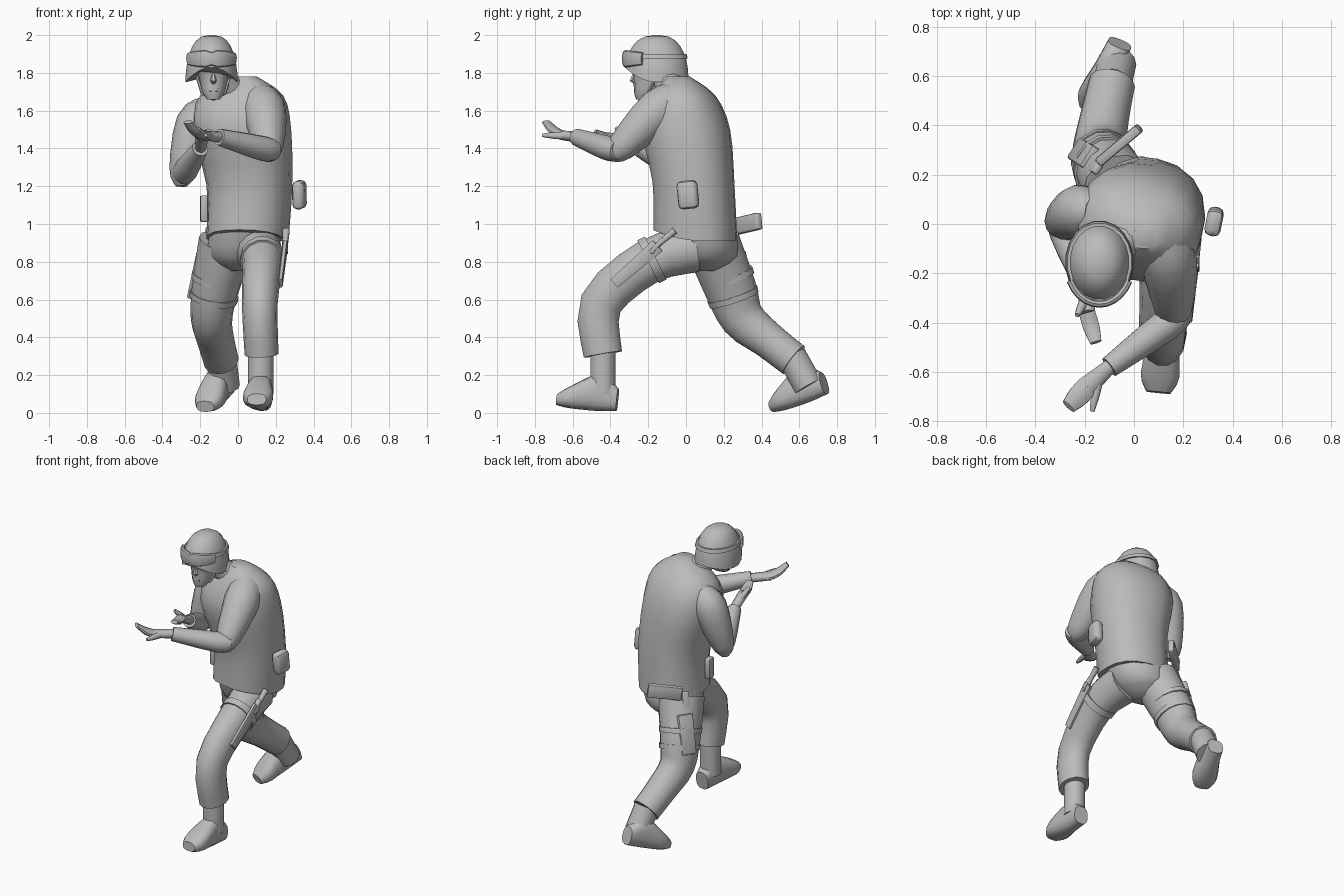
import bpy, bmesh, math
from mathutils import Vector, Matrix, Euler

start_cube = bpy.data.objects.get("Cube")
if start_cube:
    bpy.data.objects.remove(start_cube, do_unlink=True)

X, Y, Z = Matrix.Identity(3)

grey = bpy.data.materials.new("plain_grey")
grey.use_nodes = True
colour = (.5, .5, .5, 1)
grey.diffuse_color = colour
grey.node_tree.nodes["Principled BSDF"].inputs["Base Color"].default_value = colour


def finish(name, bm, matrix):
    """Turn a bmesh into a smooth shaded object in the shared colour."""
    bm.transform(matrix)
    bmesh.ops.recalc_face_normals(bm, faces=bm.faces)
    mesh = bpy.data.meshes.new(name)
    bm.to_mesh(mesh)
    bm.free()
    mesh.materials.append(grey)
    mesh.shade_smooth()
    mesh.set_sharp_from_angle(angle=math.radians(45))
    obj = bpy.data.objects.new(name, mesh)
    bpy.context.collection.objects.link(obj)


def smooth_rows(rows, steps):
    """Pass a flowing curve through a few control rows."""
    rows = [Vector((*row[:4], row[-1])) for row in rows]
    result = []
    for i in range(len(rows) - 1):
        a, b, c, d = rows[max(i - 1, 0)], rows[i], rows[i + 1], rows[min(i + 2, len(rows) - 1)]
        for k in range(steps):
            t = k / steps
            into, out = (c - a) / 2, (d - b) / 2
            blend = t * t * (3 - 2 * t)
            result.append(b.lerp(c, blend) + into * t * (1 - t) ** 2 - out * t * t * (1 - t))
    return result + [rows[-1]]


def loft(name, rows, ref=X, axis=None, sides=14, power=2, steps=3,
         matrix=Matrix.Identity(4), lift=None):
    """Skin rows of x, y, z, radius, with an optional second radius."""
    rows = smooth_rows(rows, steps)
    last = len(rows) - 1
    centres = [row.to_3d() for row in rows]
    bm = bmesh.new()
    loops = []
    for i, row in enumerate(rows):
        along = axis or (centres[min(i + 1, last)] - centres[max(i - 1, 0)]).normalized()
        u = ref.cross(along).normalized()
        v = along.cross(u)
        loop = []
        for k in range(sides):
            angle = math.tau * (k + .5) / sides
            c, s = (math.copysign(abs(f) ** (2 / power), f)
                    for f in (math.cos(angle), math.sin(angle)))
            point = centres[i] + u * (c * row[3]) + v * (s * row[4])
            if lift:
                point += Z * lift(s) * (1 - i / last) ** 3
            loop.append(bm.verts.new(point))
        loops.append(loop)
    for low, high in zip(loops, loops[1:]):
        for k in range(sides):
            n = (k + 1) % sides
            bm.faces.new((low[k], low[n], high[n], high[k]))
    bm.faces.new(loops[0])
    bm.faces.new(loops[-1])
    finish(name, bm, matrix)


def block(name, centre, half, turn, bevel=.01):
    """Bevelled box from its centre, half sizes and rotation."""
    bm = bmesh.new()
    bmesh.ops.create_cube(bm, size=2)
    bm.transform(Matrix.Diagonal((*half, 1)))
    bmesh.ops.bevel(bm, geom=bm.edges[:], offset=bevel, segments=2,
                    profile=.5, affect='EDGES')
    finish(name, bm, Matrix.Translation(centre) @ Euler(turn).to_matrix().to_4x4())


# Torso, twisted so that its left shoulder leads, with a hem lifted in front
across = Matrix.Rotation(-.2, 3, 'Z') @ Y
loft("jacket", [(.05, .05, .91, .215, .22), (.06, .04, 1.2, .225, .215),
                (.02, 0, 1.5, .26, .23), (.02, -.01, 1.68, .22, .16), (.04, -.04, 1.78, .06)],
     across, Z, sides=18, power=2.3, lift=lambda s: .06 * max(0, -s))
loft("pelvis", [(0, .1, .75, .06), (.02, .1, .83, .18, .17), (.05, .06, 1, .2)], Y, Z)

# Trousers
loft("left_trouser_leg", [(.1, .04, .87, .13), (.13, -.2, .8, .12, .11),
                          (.115, -.45, .58, .115, .095), (.125, -.44, .31, .105, .09)])
loft("right_trouser_leg", [(-.06, .14, .9, .15), (-.12, .235, .66, .14, .125),
                           (-.14, .3, .5, .12, .11), (-.12, .43, .39, .1),
                           (-.09, .57, .28, .095)])


def boot(side, heel, yaw, pitch, cuff, ankle, thick):
    """One foot shape placed by its heel, joined to the leg by a shaft."""
    place = Matrix.Translation(heel) @ Euler((pitch, 0, yaw)).to_matrix().to_4x4()
    loft(side + "_boot_foot", [(0, 0, .07, .05, .06), (0, -.1, .1, .06, .1),
                               (0, -.25, .06, .08, .06), (0, -.32, .04, .05, .03)],
         Z, -Y, power=2.6, matrix=place)
    loft(side + "_boot_shaft", [(*cuff, thick), (*ankle, thick)])


boot("left", (.13, -.37, 0), -.1, -.1, (.12, -.44, .35), (.12, -.44, .1), .068)
boot("right", (-.05, .75, .09), -.4, .3, (-.09, .56, .3), (-.07, .65, .14), .08)

# Sleeves
loft("left_upper_sleeve", [(.09, -.03, 1.67, .09), (.14, -.15, 1.6, .115),
                           (.16, -.34, 1.41, .08), (.16, -.4, 1.36, .04)])
loft("left_fore_sleeve", [(.2, -.36, 1.39, .05), (.13, -.41, 1.4, .066),
                          (-.1, -.58, 1.46, .045)], Z)
loft("right_upper_sleeve", [(-.15, .05, 1.62, .07), (-.22, .05, 1.53, .11),
                            (-.29, .01, 1.28, .075), (-.3, 0, 1.2, .03)])
loft("right_fore_sleeve", [(-.3, .03, 1.24, .04), (-.28, -.03, 1.28, .066),
                           (-.2, -.25, 1.4, .043)], Z)


def hand(side, wide, *points):
    """Palm, closed fingers curling upward and a separate thumb."""
    wrist, palm, tips, thumb = map(Vector, points)
    middle = wrist.lerp(palm, .5)
    bend = palm.lerp(tips, .5) - Z * .01
    loft(side + "_palm", [(*wrist, .03), (*palm, wide, .025)], Z, sides=10)
    loft(side + "_fingers", [(*palm, wide, .023), (*bend, wide, .02),
                             (*tips, wide * .7, .012)], Z, sides=10)
    loft(side + "_thumb", [(*middle, .022), (*middle.lerp(thumb, .6), .018), (*thumb, .01)],
         Z, sides=8)


hand("left", .045, (-.09, -.57, 1.46), (-.19, -.66, 1.47), (-.265, -.74, 1.54),
     (-.17, -.76, 1.47))
hand("right", .035, (-.2, -.24, 1.4), (-.19, -.36, 1.46), (-.155, -.48, 1.49),
     (-.23, -.37, 1.51))

# Neck, collar and head
loft("neck", [(0, -.03, 1.66, .09), (-.11, -.14, 1.8, .06)])
loft("collar", [(0, -.04, 1.67, .13), (-.04, -.07, 1.73, .08)], steps=1)
loft("head", [(-.13, -.23, 1.66, .035), (-.13, -.2, 1.7, .06, .075),
              (-.13, -.17, 1.78, .08, .11), (-.14, -.16, 1.86, .11, .14)], Y, Z, power=2.3)
loft("nose", [(-.13, -.27, 1.8, .01), (-.13, -.285, 1.76, .016), (-.13, -.26, 1.74, .01)],
     sides=6, steps=1)
block("mouth", (-.13, -.265, 1.71), (.024, .01, .008), (0, 0, 0), .004)

# Helmet: a domed shell whose rim rises over the brow and dips at the ears
crown = Vector((-.14, -.155, 1.75))
width, depth, height = .14, .17, .25
dome = []
for k in range(8):
    angle = math.pi / 2 * k / 7.2
    radius = math.cos(angle) ** .7
    dome.append((*(crown + Z * height * math.sin(angle)), width * radius, depth * radius))
loft("helmet", dome, Y, Z, sides=20, steps=1,
     lift=lambda s: .08 * s * s if s < 0 else .03 * s * s)
strap_base = crown + Z * height / 2
loft("goggle_strap", [(*strap_base, width * .98, depth * .98),
                      (*(strap_base + Z * .025), width * .94, depth * .94)],
     Y, Z, sides=20, steps=1)

# Goggles curve round the brow, narrowing at the sides and over the nose
lens = []
for k in range(-5, 6):
    angle = k / 4.5
    tall = .035 if k == 0 else .022 + .025 * math.cos(angle)
    spot = crown + Vector((width * .95 * math.sin(angle), -depth * math.cos(angle), height / 2))
    lens.append((*spot, .015, tall))
loft("goggles", lens, Z, sides=10, power=3, steps=1)
for side, sign in (("left", 1), ("right", -1)):
    loft(side + "_chin_strap", [(sign * .09 - .13, -.15, 1.79, .008),
                                (sign * .06 - .13, -.2, 1.69, .008),
                                (-.13, -.24, 1.66, .008)], sides=6, steps=1)

# Belt gear
block("left_hip_pouch", (.325, .01, 1.155), (.033, .055, .075), (.1, 0, -.2), .025)
block("right_belt_pouch", (-.18, 0, 1.08), (.02, .03, .07), (0, 0, .1))
block("pistol_grip", (-.06, .32, 1), (.11, .02, .045), (0, -.15, .7))

# Holster and straps on the right thigh
block("holster", (-.205, .285, .73), (.05, .02, .13), (.25, 0, 1))
block("holster_hanger", (-.165, .235, .9), (.025, .015, .09), (.25, 0, 1))
loft("right_upper_thigh_strap", [(-.11, .215, .73, .147, .135), (-.115, .225, .7, .147, .134)],
     steps=1)
loft("right_lower_thigh_strap", [(-.125, .245, .63, .142, .13), (-.13, .255, .6, .139, .128)],
     steps=1)

# Sheath, knife handle and strap on the left thigh
loft("knife_sheath", [(.25, -.15, .885, .04, .014), (.225, -.38, .685, .03, .012)],
     sides=8, power=4, steps=1)
loft("knife_handle", [(.255, -.06, .965, .02), (.25, -.16, .88, .014)], sides=8, steps=1)
block("knife_guard", (.25, -.155, .885), (.016, .012, .05), (-.7, 0, 0), .005)
loft("left_thigh_strap", [(.13, -.16, .82, .13, .12), (.13, -.2, .8, .13, .12)], steps=1)
